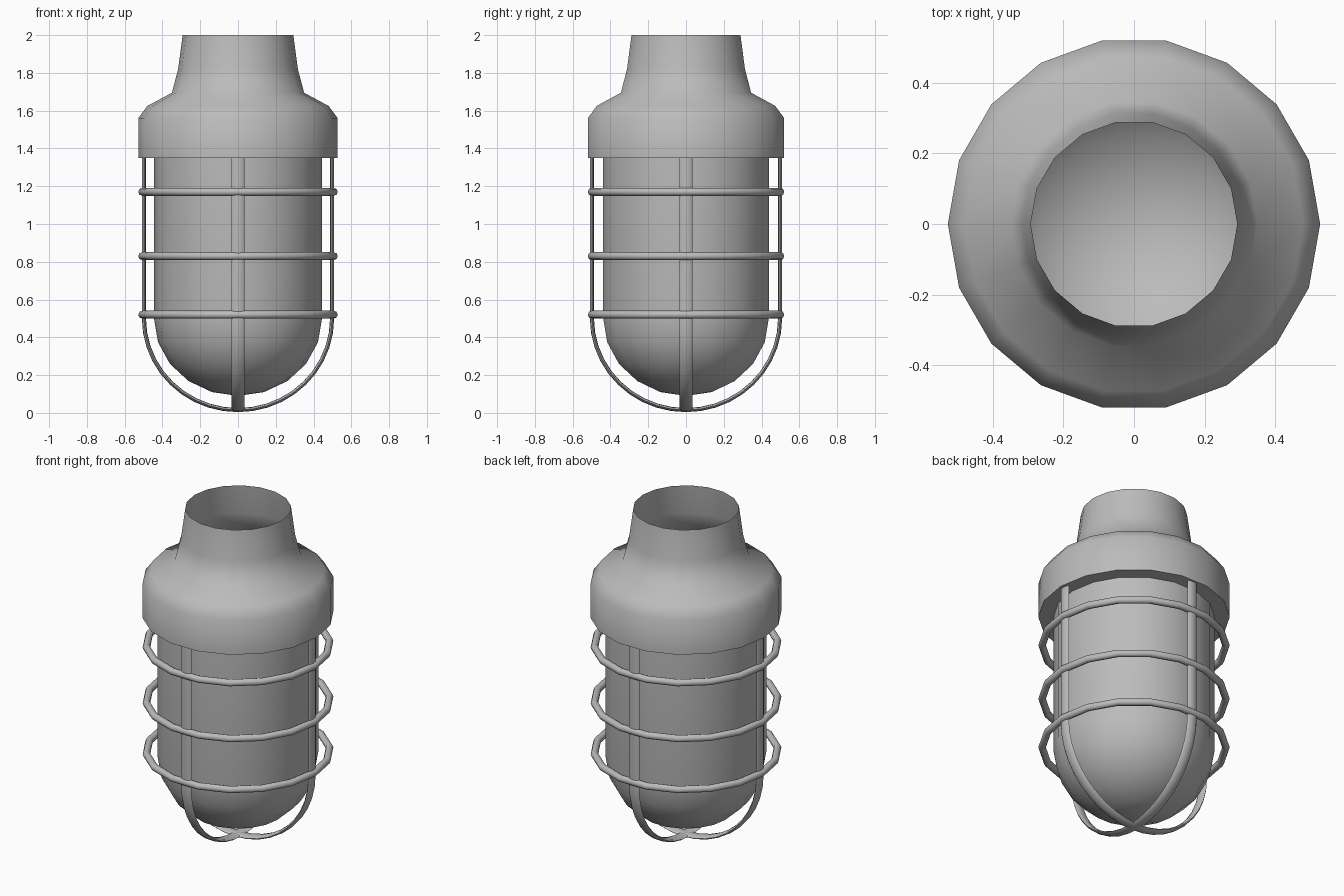
import bpy, bmesh
from math import sin, cos, pi, radians
from mathutils import Vector

SIDES = 18

cube = bpy.data.objects.get("Cube")
if cube:
    bpy.data.objects.remove(cube, do_unlink=True)

grey = bpy.data.materials.new("grey")
grey.use_nodes = True
grey.diffuse_color = (0.5, 0.5, 0.5, 1)
grey.node_tree.nodes["Principled BSDF"].inputs["Base Color"].default_value = (0.5, 0.5, 0.5, 1)


def finish(name, bm, angle=60):
    bmesh.ops.recalc_face_normals(bm, faces=bm.faces)
    mesh = bpy.data.meshes.new(name)
    bm.to_mesh(mesh)
    bm.free()
    mesh.materials.append(grey)
    obj = bpy.data.objects.new(name, mesh)
    bpy.context.collection.objects.link(obj)
    bpy.ops.object.select_all(action="DESELECT")
    obj.select_set(True)
    bpy.context.view_layer.objects.active = obj
    bpy.ops.object.shade_smooth_by_angle(angle=radians(angle))
    return obj


def skin(bm, loops, wrap=False):
    """Bridge successive closed vertex loops with quads."""
    pairs = list(zip(loops, loops[1:]))
    if wrap:
        pairs.append((loops[-1], loops[0]))
    for a, b in pairs:
        n = len(a)
        for i in range(n):
            j = (i + 1) % n
            bm.faces.new((a[i], a[j], b[j], b[i]))


def lathe(name, profile, wrap=False):
    """Spin an (r, z) profile about the vertical axis."""
    bm = bmesh.new()
    loops = [[bm.verts.new((r * cos(2 * pi * i / SIDES), r * sin(2 * pi * i / SIDES), z))
              for i in range(SIDES)] for r, z in profile]
    skin(bm, loops, wrap)
    bmesh.ops.remove_doubles(bm, verts=bm.verts, dist=0.0001)
    return finish(name, bm)


# Housing: open neck, sloping shoulder, straight collar and flat underside
lathe("housing", [(0.293, 2.0), (0.317, 1.82), (0.35, 1.695), (0.48, 1.625),
                  (0.528, 1.56), (0.528, 1.35), (0.445, 1.35)])

# Glass jar: straight wall with a rounded bottom, open inside
dome = [(0.445 * cos(pi / 2 * k / 5), 0.5 - 0.41 * sin(pi / 2 * k / 5)) for k in range(6)]
lathe("glass_jar", [(0.445, 1.35)] + dome)

# Horizontal guard rings
for name, z in (("upper_ring", 1.17), ("middle_ring", 0.83), ("lower_ring", 0.52)):
    tube = [(0.507 + 0.021 * cos(pi * k / 4), z + 0.021 * sin(pi * k / 4)) for k in range(8)]
    lathe(name, tube, wrap=True)


# Vertical guard hoops: flattened wire bent into a U
def hoop(name, across):
    out = Vector((0, 1, 0)) if across.x else Vector((1, 0, 0))
    arc = [(0.498 * cos(pi * k / 20), 0.5 - 0.485 * sin(pi * k / 20)) for k in range(21)]
    path = [Vector((r * across.x, r * across.y, z))
            for r, z in [(0.498, 1.36)] + arc + [(-0.498, 1.36)]]
    bm = bmesh.new()
    loops = []
    for i, p in enumerate(path):
        tangent = (path[min(i + 1, len(path) - 1)] - path[max(i - 1, 0)]).normalized()
        side = tangent.cross(out)
        loops.append([bm.verts.new(p + out * 0.034 * cos(pi * k / 4) + side * 0.011 * sin(pi * k / 4))
                      for k in range(8)])
    skin(bm, loops)
    bm.faces.new(loops[0])
    bm.faces.new(loops[-1])
    finish(name, bm)


hoop("side_hoop", Vector((1, 0, 0)))
hoop("front_hoop", Vector((0, 1, 0)))
